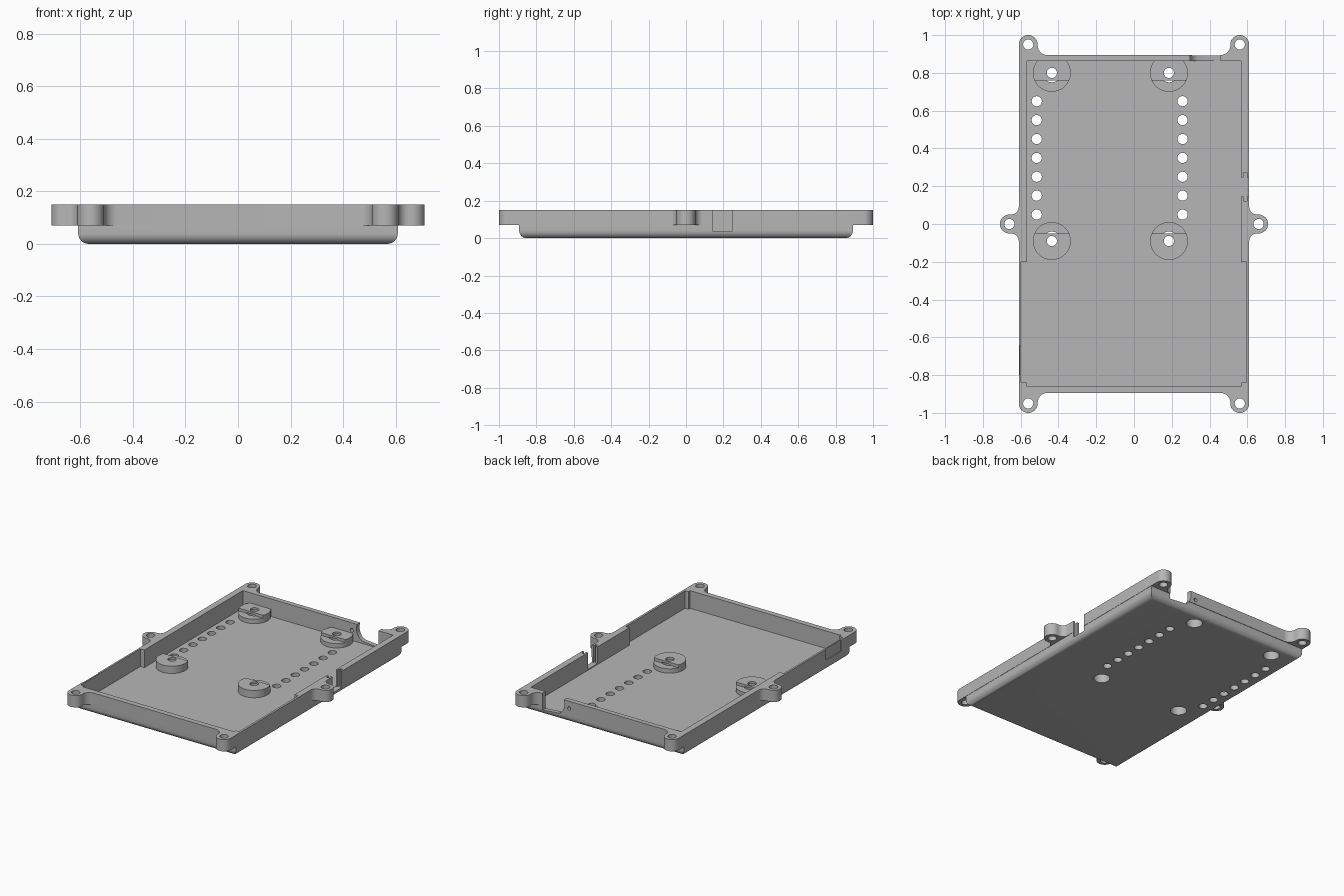
import bpy, bmesh, math

cube = bpy.data.objects.get("Cube")
if cube:
    bpy.data.objects.remove(cube, do_unlink=True)

grey = bpy.data.materials.new("plain grey")
grey.use_nodes = True
COLOUR = (0.47, 0.47, 0.47, 1)
grey.diffuse_color = COLOUR
grey.node_tree.nodes["Principled BSDF"].inputs["Base Color"].default_value = COLOUR


def arc(cx, cy, r, start, end, steps=12):
    angles = [math.radians(start + (end - start) * i / steps) for i in range(steps + 1)]
    return [(cx + r * math.cos(a), cy + r * math.sin(a)) for a in angles]


def disc(cx, cy, r, sides=32):
    return arc(cx, cy, r, 0, 360, sides)[:-1]


def rect(x0, x1, y0, y1):
    return [(x0, y0), (x1, y0), (x1, y1), (x0, y1)]


def prism(outline, low, high, axis="z"):
    return outline, low, high, axis


def solid(name, prisms):
    """One mesh object made of extruded outlines."""
    bm = bmesh.new()
    for outline, low, high, axis in prisms:
        def at(p, w):
            return (p[0], p[1], w) if axis == "z" else (p[0], w, p[1])
        a = [bm.verts.new(at(p, low)) for p in outline]
        b = [bm.verts.new(at(p, high)) for p in outline]
        bm.faces.new(a)
        bm.faces.new(b)
        for i in range(len(a)):
            j = (i + 1) % len(a)
            bm.faces.new((a[i], a[j], b[j], b[i]))
    bmesh.ops.recalc_face_normals(bm, faces=bm.faces)
    mesh = bpy.data.meshes.new(name)
    bm.to_mesh(mesh)
    bm.free()
    mesh.materials.append(grey)
    obj = bpy.data.objects.new(name, mesh)
    bpy.context.collection.objects.link(obj)
    return obj


def combine(target, tool, operation):
    """Apply a boolean and discard the tool."""
    mod = target.modifiers.new("boolean", "BOOLEAN")
    mod.operation, mod.object, mod.solver = operation, tool, "EXACT"
    bpy.context.view_layer.update()
    graph = bpy.context.evaluated_depsgraph_get()
    mesh = bpy.data.meshes.new_from_object(target.evaluated_get(graph))
    target.modifiers.clear()
    target.data = mesh
    bpy.data.objects.remove(tool, do_unlink=True)


def cut(target, *prisms):
    combine(target, solid("cutter", prisms), "DIFFERENCE")


# Rim outline with corner and side ears: one quarter, mirrored around
quarter = (arc(0.66, 0, 0.05, 0, 90) + arc(0.65, 0.09, 0.04, 270, 180, 8)
           + arc(0.56, 0.95, 0.05, 0, 180, 20) + arc(0.46, 0.945, 0.05, 0, -90, 8))
half = quarter + [(-x, y) for x, y in reversed(quarter)]
outline = half + [(x, -y) for x, y in reversed(half)]
outline = [p for i, p in enumerate(outline) if math.dist(p, outline[i - 1]) > 1e-4]
tray = solid("mounting_tray", [prism(outline, 0.07, 0.15)])

# Pan below the rim, with rounded bottom edges
pan = solid("pan", [prism(rect(-0.608, 0.608, -0.892, 0.892), 0, 0.12)])
bm = bmesh.new()
bm.from_mesh(pan.data)
bottom = [e for e in bm.edges if all(v.co.z < 0.01 for v in e.verts)]
bmesh.ops.bevel(bm, geom=bottom, offset=0.04, segments=8, profile=0.5, affect="EDGES")
bm.to_mesh(pan.data)
bm.free()
combine(tray, pan, "UNION")

# Cavity, wider towards the front
FLOOR = 0.03
cavity = [(0.567, 0.862), (-0.567, 0.862), (-0.567, -0.2), (-0.597, -0.2),
          (-0.597, -0.84), (-0.57, -0.84), (-0.57, -0.858), (0.57, -0.858),
          (0.57, -0.84), (0.595, -0.84), (0.595, -0.2), (0.567, -0.2)]
cut(tray, prism(cavity, FLOOR, 0.3))

# Stepped screw bosses, flattened against the back wall
centres = [(x, y) for x in (-0.435, 0.185) for y in (0.8, -0.09)]
bosses = [prism([(x, min(y, 0.875)) for x, y in disc(cx, cy, 0.1, 48)], 0.015, 0.08)
          for cx, cy in centres]
combine(tray, solid("bosses", bosses), "UNION")
steps = []
for cx, cy in centres:
    y0, y1 = (cy - 0.12, cy - 0.04) if cy > 0 else (cy + 0.04, cy + 0.12)
    steps.append(prism(rect(cx - 0.12, cx + 0.12, y0, y1), 0.06, 0.2))
cut(tray, *steps)
cut(tray, *[prism(disc(x, y, 0.05), -0.1, 0.066) for x, y in centres])

# Through holes: bosses, vent rows and ears
holes = centres + [(x, 0.05 + 0.1 * i) for x in (-0.515, 0.257) for i in range(7)]
holes += [(sx * 0.56, sy * 0.95) for sx in (-1, 1) for sy in (-1, 1)]
holes += [(-0.66, 0), (0.66, 0)]
cut(tray, *[prism(disc(x, y, 0.027, 24), -0.1, 0.3) for x, y in holes])

# Cable opening and pin hole in the back wall
opening = [(x, max(z, 0.035)) for x, z in arc(0.375, 0.12, 0.085, 150, 240)]
opening += [(0.457, 0.035), (0.457, 0.2), (opening[0][0], 0.2)]
cut(tray, prism(opening, 0.84, 1.0, "y"),
    prism(disc(0.255, 0.1, 0.012, 16), 0.84, 1.0, "y"))

# Slot in the side wall with a wider groove inside it
cut(tray, prism(rect(0.55, 0.65, 0.145, 0.245), 0.036, 0.3))
cut(tray, prism(rect(0.58, 0.597, 0.122, 0.272), 0.036, 0.3))

# Shallow outer recess near the front of the other side
cut(tray, prism(rect(-0.64, -0.605, -0.8, -0.64), 0.075, 0.3))

bpy.ops.object.select_all(action="DESELECT")
tray.select_set(True)
bpy.context.view_layer.objects.active = tray
bpy.ops.object.shade_smooth_by_angle(angle=math.radians(30))
